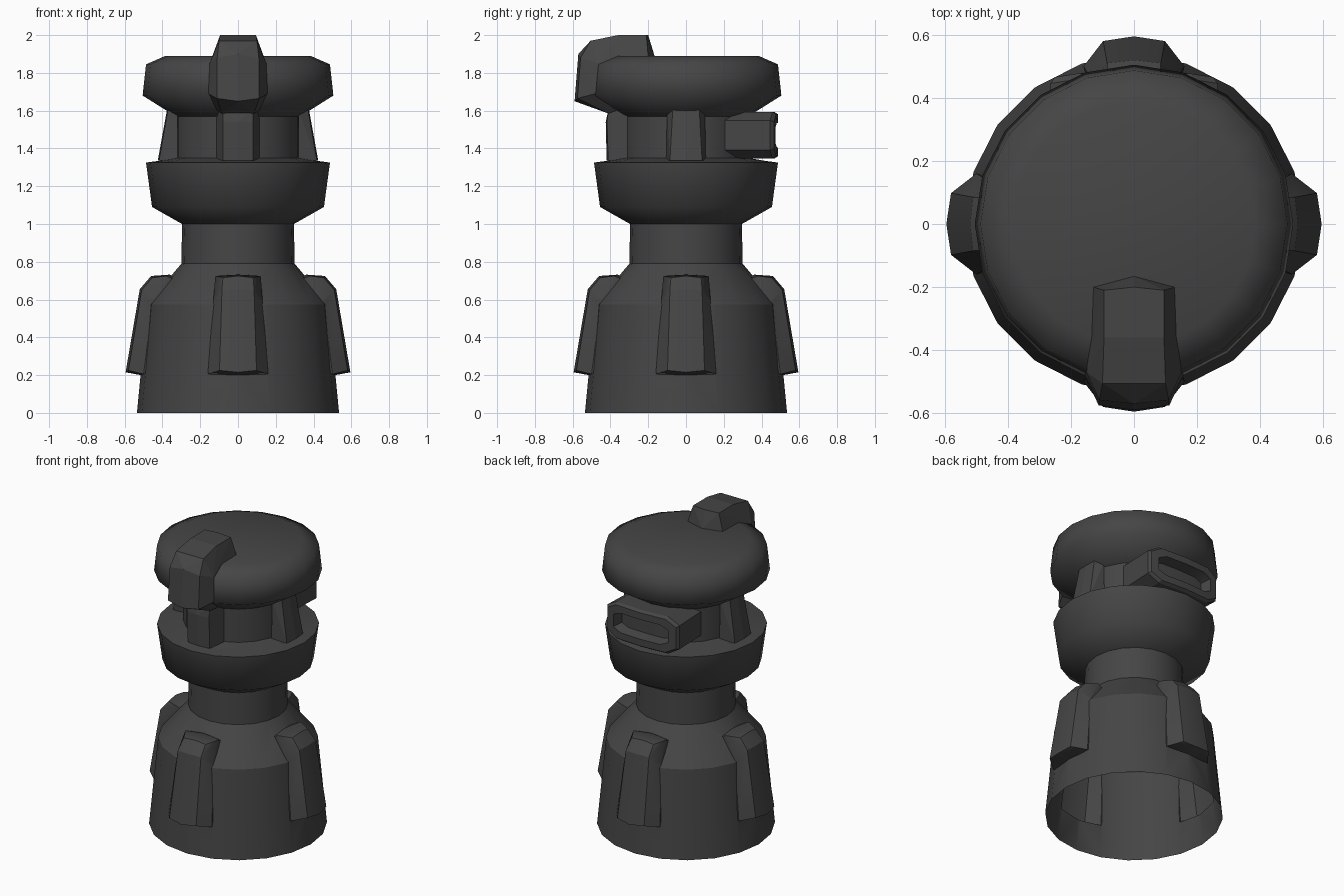
import bpy, bmesh, math
from mathutils import Vector

if "Cube" in bpy.data.objects:
    bpy.data.objects.remove(bpy.data.objects["Cube"])

mat = bpy.data.materials.new("dark_grey")
mat.diffuse_color = (0.06, 0.06, 0.06, 1)
mat.use_nodes = True
mat.node_tree.nodes["Principled BSDF"].inputs["Base Color"].default_value = mat.diffuse_color
SIDES = 20


def finish(name, bm):
    bmesh.ops.recalc_face_normals(bm, faces=bm.faces)
    me = bpy.data.meshes.new(name)
    bm.to_mesh(me)
    bm.free()
    me.materials.append(mat)
    ob = bpy.data.objects.new(name, me)
    bpy.context.collection.objects.link(ob)
    return ob


def smooth(ob, angle):
    bpy.ops.object.select_all(action='DESELECT')
    ob.select_set(True)
    bpy.context.view_layer.objects.active = ob
    bpy.ops.object.shade_smooth_by_angle(angle=math.radians(angle))


def bridge(bm, a, b):
    for i in range(len(a)):
        j = (i + 1) % len(a)
        bm.faces.new((a[i], a[j], b[j], b[i]))


def lathe(name, profile, cap_bottom=False, cap_top=False):
    bm = bmesh.new()
    rings = [[bm.verts.new((r * math.cos(math.tau * i / SIDES), r * math.sin(math.tau * i / SIDES), z))
              for i in range(SIDES)] for r, z in profile]
    for a, b in zip(rings, rings[1:]):
        bridge(bm, a, b)
    if cap_bottom:
        bm.faces.new(rings[0])
    if cap_top:
        bm.faces.new(rings[-1])
    return finish(name, bm)


def hulls(name, points, angles):
    """Convex block from mirrored (radius, half width, z) points, repeated around z."""
    bm = bmesh.new()
    for ang in angles:
        c, s = math.cos(math.radians(ang)), math.sin(math.radians(ang))
        vs = []
        for r, w, z in points:
            for t in ({w, -w} if w else {0}):
                vs.append(bm.verts.new((r * c - t * s, r * s + t * c, z)))
        bmesh.ops.convex_hull(bm, input=vs)
    loose = [v for v in bm.verts if not v.link_faces]
    bmesh.ops.delete(bm, geom=loose, context='VERTS')
    return finish(name, bm)


# Base with neck: hollow shell, four ribs merged in
base = lathe("base", [(0.535, 0), (0.48, 0.575), (0.30, 0.79), (0.296, 1.0)], True, True)
ribs = hulls("ribs", [
    (0.595, 0, 0.215), (0.58, 0.098, 0.225),
    (0.52, 0, 0.655), (0.51, 0.085, 0.65),
    (0.46, 0, 0.725), (0.455, 0.08, 0.715),
    (0.50, 0.16, 0.205), (0.45, 0.13, 0.60), (0.38, 0.12, 0.725),
    (0.36, 0, 0.732), (0.515, 0, 0.20), (0.32, 0.11, 0.70), (0.40, 0.13, 0.25)],
    (0, 90, 180, 270))
mod = base.modifiers.new("join_ribs", 'BOOLEAN')
mod.operation, mod.solver, mod.object = 'UNION', 'EXACT', ribs
bpy.context.view_layer.objects.active = base
bpy.ops.object.modifier_apply(modifier=mod.name)
bpy.data.objects.remove(ribs)
bm = bmesh.new()
bm.from_mesh(base.data)
ends = [f for f in bm.faces if all(v.co.z < 0.001 for v in f.verts) or all(v.co.z > 0.999 for v in f.verts)]
bmesh.ops.delete(bm, geom=ends, context='FACES')
bm.to_mesh(base.data)
bm.free()
smooth(base, 30)

# Collar, core and cap
smooth(lathe("collar", [(0.296, 1.0), (0.455, 1.09), (0.487, 1.325), (0.415, 1.335), (0.33, 1.35)]), 88)
smooth(lathe("core", [(0.33, 1.35), (0.33, 1.57)]), 30)
smooth(lathe("cap", [(0.33, 1.57), (0.505, 1.68), (0.487, 1.845), (0.385, 1.89)], cap_top=True), 80)

# Side and front pillars between collar and cap
hulls("pillars", [
    (0.425, 0, 1.335), (0.418, 0.085, 1.335), (0.375, 0, 1.61), (0.37, 0.07, 1.61),
    (0.32, 0.105, 1.34), (0.32, 0.10, 1.60)], (0, 180))
hulls("front_pillar", [
    (0.42, 0, 1.335), (0.412, 0.08, 1.335), (0.425, 0, 1.54), (0.418, 0.08, 1.54),
    (0.41, 0.08, 1.61), (0.31, 0.115, 1.34), (0.31, 0.112, 1.61)], (270,))

# Hook over the front of the cap
hulls("hook", [
    (0.59, 0, 1.65), (0.575, 0.112, 1.665), (0.57, 0, 1.90), (0.558, 0.11, 1.88),
    (0.505, 0.10, 1.97), (0.36, 0.095, 2.0), (0.21, 0.095, 2.0), (0.20, 0, 2.0),
    (0.165, 0, 1.885), (0.20, 0.13, 1.885), (0.47, 0.15, 1.85), (0.48, 0.157, 1.69),
    (0.41, 0.085, 1.585), (0.37, 0.11, 1.60)], (270,))

# Rear visor: bent chamfered block with a recessed slot
bm = bmesh.new()
half = [(0, 0.125), (0.19, 0.125), (0.265, 0.08), (0.265, -0.08), (0.19, -0.125), (0, -0.125)]
outline = half + [(-x, z) for x, z in half[-2:0:-1]]


def visor_ring(sx, sz, y0, bend):
    return [bm.verts.new((x * sx, y0 - bend * (x * sx) ** 2, 1.47 + z * sz)) for x, z in outline]


steps = [visor_ring(0.96, 0.98, 0.20, 0), visor_ring(1, 0.98, 0.47, 0.35), visor_ring(0.95, 0.88, 0.488, 0.35),
         visor_ring(0.76, 0.52, 0.488, 0.35), visor_ring(0.70, 0.42, 0.42, 0.35)]
for a, b in zip(steps, steps[1:]):
    bridge(bm, a, b)
bm.faces.new(steps[0])
last = steps[-1]
n = len(last)
for i in range(n // 4 + 2):  # slot floor, split in vertical strips
    a, b, c, d = last[i % n], last[(i + 1) % n], last[(5 - i - 1) % n], last[(5 - i) % n]
    if i < 2:
        bm.faces.new((a, b, c, d))
        m = lambda k: last[(-k) % n]
        bm.faces.new((m(i), m(i + 1), last[(5 + i + 1) % n], last[(5 + i) % n]))
smooth(finish("rear_visor", bm), 25)
